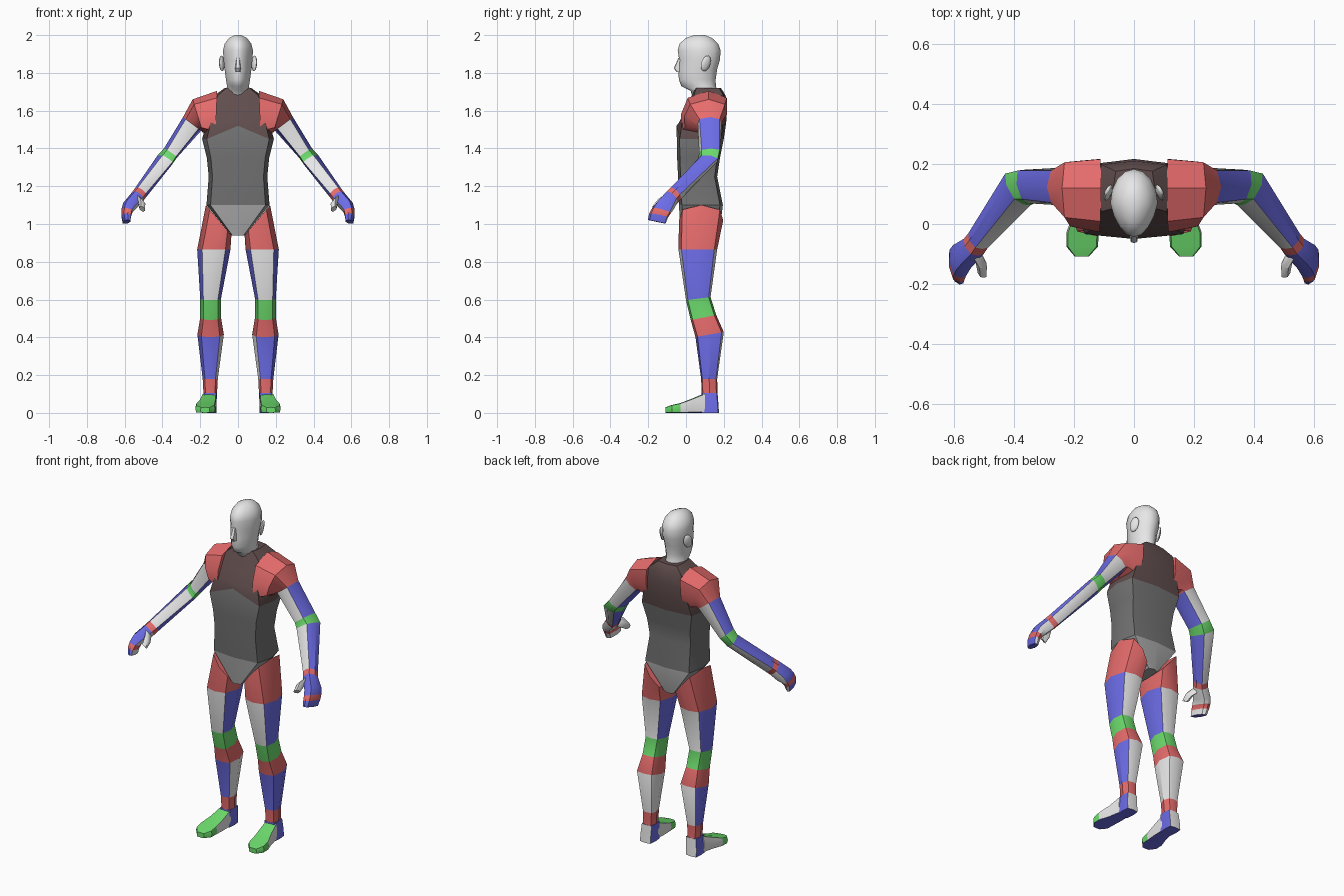
import bpy, bmesh, math
from mathutils import Vector, Matrix

cube = bpy.data.objects.get("Cube")
if cube:
    bpy.data.objects.remove(cube, do_unlink=True)

COLOURS = {
    "light_grey": (0.8, 0.8, 0.8), "red": (0.8, 0.15, 0.15),
    "blue": (0.15, 0.15, 0.8), "green": (0.15, 0.7, 0.15),
    "mid_grey": (0.38, 0.38, 0.38), "dark_grey": (0.17, 0.17, 0.17),
    "dark_maroon": (0.12, 0.075, 0.075),
}
MATS = {}
for name, rgb in COLOURS.items():
    m = bpy.data.materials.new(name)
    m.use_nodes = True
    m.diffuse_color = (*rgb, 1)
    m.node_tree.nodes["Principled BSDF"].inputs["Base Color"].default_value = (*rgb, 1)
    MATS[name] = m


def box_section(a, b):
    """Eight-sided section: bulging box, running outer, front, inner, back."""
    return [(1, 0), (a, b), (0, 1), (-a, b), (-1, 0), (-a, -b), (0, -1), (a, -b)]


LIMB = box_section(0.7, 0.85)
FACING = ["outer", "front", "front", "inner", "inner", "back", "back", "outer"]


def finish(name, bm, colours, mirror, angle):
    bmesh.ops.recalc_face_normals(bm, faces=bm.faces[:])
    mesh = bpy.data.meshes.new(name)
    bm.to_mesh(mesh)
    bm.free()
    for c in colours:
        mesh.materials.append(MATS[c])
    obj = bpy.data.objects.new(name, mesh)
    bpy.context.collection.objects.link(obj)
    bpy.ops.object.select_all(action="DESELECT")
    obj.select_set(True)
    bpy.context.view_layer.objects.active = obj
    bpy.ops.object.shade_smooth_by_angle(angle=math.radians(angle))
    if mirror:
        obj.modifiers.new("mirror", "MIRROR").use_mirror_merge = False
    return obj


def loft(name, rings, bands, section=LIMB, mirror=True, angle=35, raise_front=None):
    """Skin rings (centre, u axis, v axis); a band is a colour or a dict by facing."""
    colours = []

    def index(c):
        if c not in colours:
            colours.append(c)
        return colours.index(c)

    bm = bmesh.new()
    n = len(section)
    loops = []
    for c, u, v in rings:
        c, u, v = Vector(c), Vector(u), Vector(v)
        loops.append([bm.verts.new(c + u * a + v * b) for a, b in section])
    if raise_front:
        loops[raise_front[0]][2].co.z += raise_front[1]
    for i in range(len(loops) - 1):
        band = bands[min(i, len(bands) - 1)]
        for k in range(n):
            j = (k + 1) % n
            f = bm.faces.new((loops[i][k], loops[i][j], loops[i + 1][j], loops[i + 1][k]))
            f.material_index = index(band if isinstance(band, str) else band[FACING[k]])
    for loop, band in ((loops[0], bands[0]), (loops[-1], bands[-1])):
        f = bm.faces.new(loop)
        f.material_index = index(band if isinstance(band, str) else band["outer"])
    return finish(name, bm, colours, mirror, angle)


def level(z, hw, y0, y1, x=0, tilt=0):
    """Horizontal ring from half width and front/back limits."""
    return ((x, (y0 + y1) / 2, z), (hw, 0, 0), (0, (y0 - y1) / 2, tilt))


def sides(outer, inner, front, back):
    return dict(outer=outer, inner=inner, front=front, back=back)


PANELS = sides("blue", "blue", "light_grey", "light_grey")

# Pelvis, waist and chest
loft("torso", [
    level(0.94, 0.035, -0.03, 0.175),
    level(1.10, 0.167, -0.037, 0.195),
    level(1.25, 0.155, -0.042, 0.165),
    level(1.35, 0.165, -0.047, 0.18),
    level(1.45, 0.19, -0.05, 0.20),
    level(1.54, 0.165, -0.035, 0.213),
    level(1.61, 0.135, -0.005, 0.217),
    level(1.68, 0.125, 0.03, 0.21),
    level(1.72, 0.07, 0.045, 0.185),
], ["mid_grey", "dark_grey", "dark_grey", "dark_grey", "dark_maroon"],
    section=box_section(0.87, 0.87), mirror=False, raise_front=(4, 0.07))

# Leg from slanted hip seam to ankle
loft("leg", [
    ((0.1025, 0.08, 1.02), (0.0675, 0, 0.08), (0, -0.117, 0)),
    level(0.865, 0.088, -0.04, 0.165, 0.128),
    level(0.605, 0.055, 0.0, 0.13, 0.145, -0.008),
    level(0.505, 0.055, 0.025, 0.16, 0.145, -0.013),
    level(0.415, 0.07, 0.05, 0.20, 0.145, -0.013),
    level(0.18, 0.04, 0.08, 0.165, 0.147),
    level(0.105, 0.036, 0.083, 0.167, 0.147),
], ["red", PANELS, "green", "red",
    sides("blue", "light_grey", "blue", "light_grey"), "red"])

# Foot: heel block and wedge-shaped forefoot
FOOT = box_section(0.9, 0.9)
loft("heel", [
    level(0.105, 0.036, 0.083, 0.167, 0.147),
    level(0.04, 0.038, 0.08, 0.172, 0.152),
    level(0.0, 0.038, 0.08, 0.175, 0.152),
], [sides("blue", "blue", "blue", "light_grey")], section=FOOT)


def foot_ring(y, x0, x1, top):
    return (((x0 + x1) / 2, y, top / 2), ((x1 - x0) / 2, 0, 0), (0, 0, top / 2))


loft("forefoot", [
    foot_ring(0.10, 0.115, 0.19, 0.105),
    foot_ring(0.03, 0.115, 0.205, 0.075),
    foot_ring(-0.03, 0.118, 0.226, 0.052),
    foot_ring(-0.075, 0.12, 0.226, 0.042),
    foot_ring(-0.108, 0.15, 0.198, 0.03),
], [sides("light_grey", "light_grey", "green", "blue")] * 2
    + [sides("green", "green", "green", "blue")], section=FOOT)

# Shoulder, upper arm, elbow, forearm and wrist
loft("arm", [
    ((0.115, 0.095, 1.58), (-0.005, 0.025, 0.125), (0, -0.122, 0)),
    ((0.213, 0.10, 1.572), (0.027, 0.02, 0.088), (0, -0.108, 0)),
    ((0.243, 0.125, 1.53), (0.048, 0, 0.036), (0, -0.063, 0)),
    ((0.358, 0.125, 1.375), (0.034, 0.008, 0.025), (-0.008, -0.056, 0)),
    ((0.388, 0.115, 1.338), (0.038, 0.015, 0.025), (-0.018, -0.05, 0.01)),
    ((0.52, -0.055, 1.16), (0.03, 0, 0.023), (-0.014, -0.028, 0.022)),
    ((0.535, -0.075, 1.14), (0.03, 0, 0.023), (-0.014, -0.03, 0.022)),
], ["red", "red", PANELS, "green", PANELS, "red"])

# Mitten hand and thumb
PALM = sides("blue", "light_grey", "blue", "light_grey")
loft("hand", [
    ((0.535, -0.075, 1.14), (0.03, 0, 0.023), (-0.014, -0.03, 0.022)),
    ((0.575, -0.11, 1.095), (0.032, 0, 0.018), (-0.008, -0.046, 0.015)),
    ((0.588, -0.13, 1.07), (0.029, 0.003, 0.008), (-0.008, -0.05, 0.013)),
    ((0.592, -0.145, 1.045), (0.026, 0.004, 0.004), (-0.008, -0.05, 0.01)),
    ((0.59, -0.155, 1.012), (0.02, 0.004, 0), (-0.008, -0.047, 0.01)),
], [PALM, PALM, "red", PALM])

loft("thumb", [
    ((0.535, -0.085, 1.135), (0.02, 0, 0.02), (-0.01, -0.02, 0.015)),
    ((0.51, -0.13, 1.11), (0.018, 0, 0.018), (-0.008, -0.018, 0.013)),
    ((0.507, -0.165, 1.08), (0.014, 0, 0.01), (-0.005, -0.014, 0.01)),
], ["light_grey"])

# Head and neck, narrower toward the face
oval = []
for k in range(16):
    t = 2 * math.pi * k / 16
    oval.append((math.cos(t) * (1 - 0.22 * max(0, math.sin(t))), math.sin(t)))
loft("head", [
    level(1.65, 0.072, 0.04, 0.185),
    level(1.705, 0.064, 0.025, 0.165),
    level(1.73, 0.058, -0.025, 0.158),
    level(1.765, 0.064, -0.038, 0.157),
    level(1.82, 0.071, -0.04, 0.165),
    level(1.87, 0.077, -0.036, 0.18),
    level(1.92, 0.079, -0.044, 0.183),
    level(1.955, 0.07, -0.034, 0.17),
    level(1.985, 0.047, 0.0, 0.137),
    level(2.0, 0.018, 0.045, 0.10),
], ["light_grey"], section=oval, mirror=False, angle=60)

# Nose
loft("nose", [
    level(1.88, 0.009, -0.04, -0.01),
    level(1.825, 0.015, -0.064, -0.01),
    level(1.805, 0.014, -0.05, -0.01),
], ["light_grey"], mirror=False, angle=50)

# Ears
bm = bmesh.new()
bmesh.ops.create_uvsphere(bm, u_segments=10, v_segments=6, radius=1, matrix=(
    Matrix.Translation((0.086, 0.105, 1.85)) @ Matrix.Rotation(math.radians(-18), 4, "X")
    @ Matrix.Rotation(math.radians(25), 4, "Z") @ Matrix.Diagonal((0.011, 0.027, 0.043, 1))))
finish("ear", bm, ["light_grey"], True, 60)
